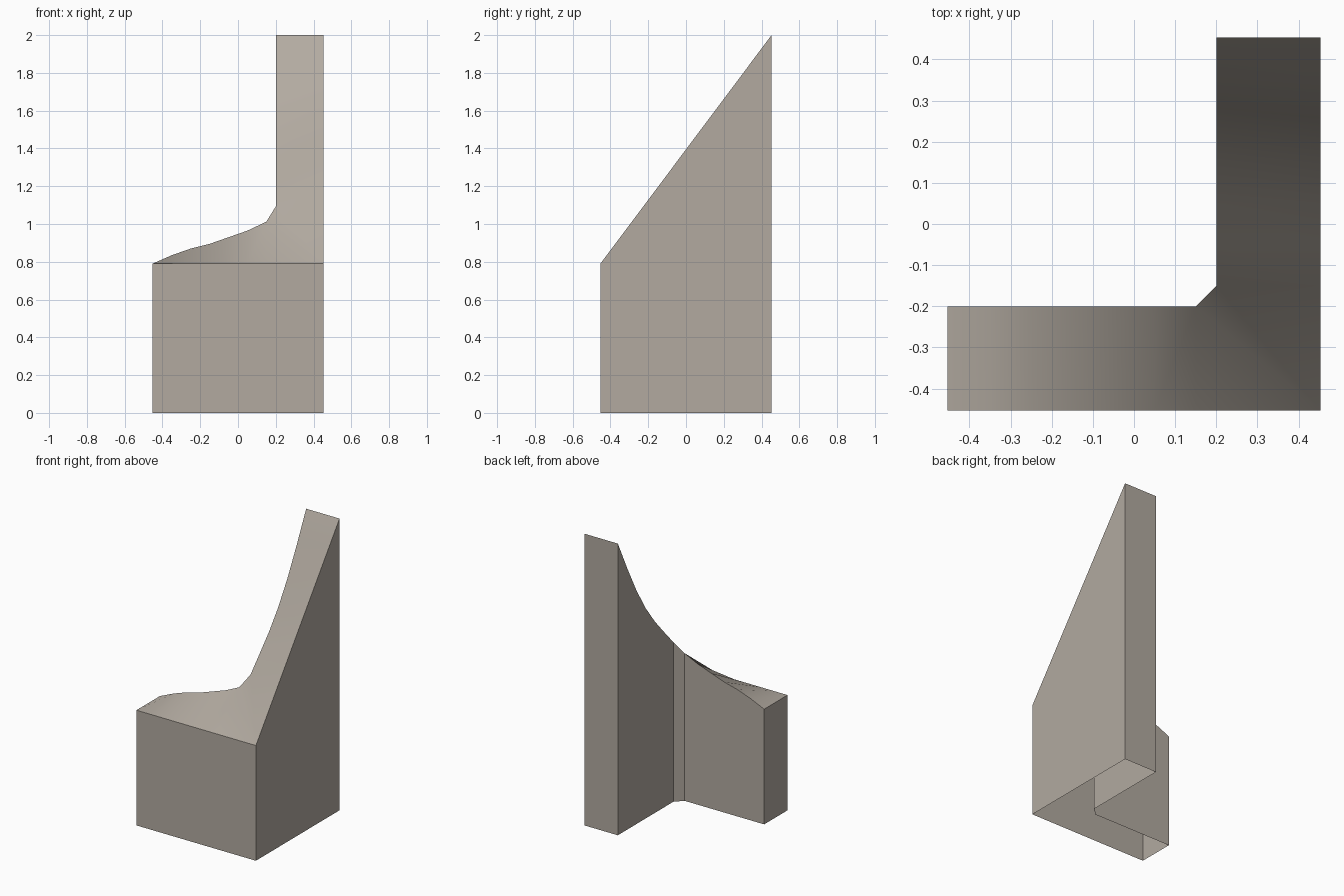
import bpy, bmesh, math

if "Cube" in bpy.data.objects:
    bpy.data.objects.remove(bpy.data.objects["Cube"])

E = 0.453            # half width of the footprint
LOW, HIGH = 0.79, 2.0


def outer_z(y):
    # straight slope of the outer right side
    return LOW + (HIGH - LOW) * (y + E) / (2 * E)


# inner top edge: (position along arm, height)
front_arm = [(-E, LOW), (-0.35, 0.835), (-0.25, 0.87), (-0.15, 0.895),
             (-0.05, 0.93), (0.05, 0.965), (0.15, 1.012)]
back_arm = [(-0.15, 1.093), (-0.05, 1.2), (0.05, 1.31), (0.15, 1.44),
            (0.25, 1.6), (0.35, 1.79), (E, HIGH)]

bm = bmesh.new()
V = bm.verts.new
f_in = [V((x, -0.2, z)) for x, z in front_arm]
f_out = [V((x, -E, LOW)) for x, z in front_arm]
b_in = [V((0.2, y, z)) for y, z in back_arm]
b_out = [V((E, y, outer_z(y))) for y, z in back_arm]
corner = V((E, -E, LOW))

# sloping top of both arms
for outer, inner in ((f_out, f_in), (b_out, b_in)):
    for i in range(len(outer) - 1):
        bm.faces.new((outer[i], outer[i + 1], inner[i + 1], inner[i]))
# corner of the top, fanned from the outer corner
fan = [b_out[0], b_in[0], f_in[-1], f_out[-1]]
for a, b in zip(fan, fan[1:]):
    bm.faces.new((corner, a, b))

# walls dropped to the ground around the outline (underside is open)
loop = f_out + [corner] + b_out + b_in[::-1] + f_in[::-1]
base = [V((v.co.x, v.co.y, 0)) for v in loop]
n = len(loop)
for i in range(n):
    j = (i + 1) % n
    bm.faces.new((base[i], base[j], loop[j], loop[i]))

me = bpy.data.meshes.new("corner_block")
bm.to_mesh(me)
bm.free()
ob = bpy.data.objects.new("corner_block", me)
bpy.context.collection.objects.link(ob)

stone = bpy.data.materials.new("warm_grey_stone")
stone.diffuse_color = (0.445, 0.402, 0.352, 1)
stone.use_nodes = True
stone.node_tree.nodes["Principled BSDF"].inputs["Base Color"].default_value = stone.diffuse_color
me.materials.append(stone)

bpy.context.view_layer.objects.active = ob
ob.select_set(True)
bpy.ops.object.shade_smooth_by_angle(angle=math.radians(30))
